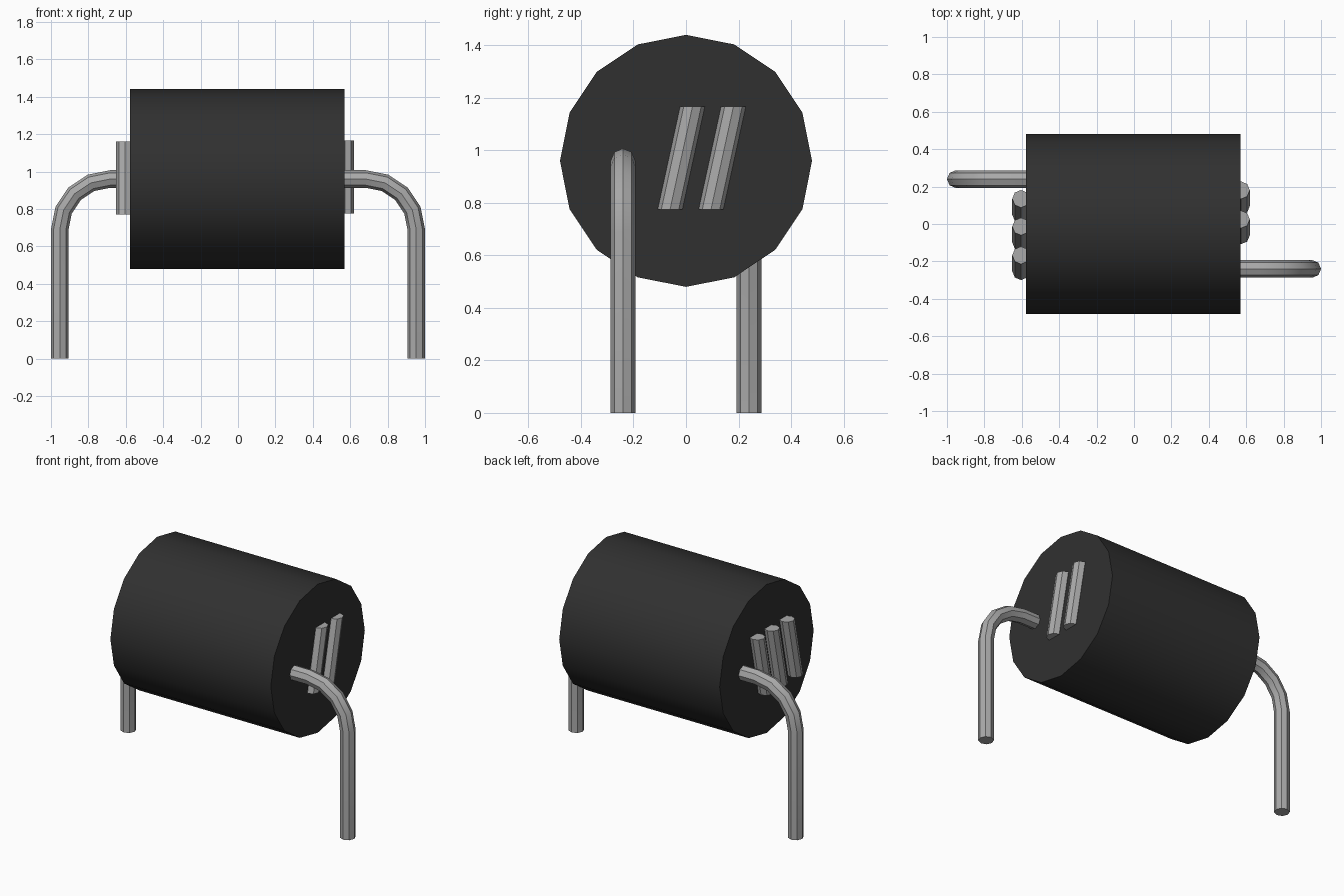
import bpy, bmesh, math
from mathutils import Matrix, Vector

cube = bpy.data.objects.get("Cube")
if cube:
    bpy.data.objects.remove(cube, do_unlink=True)


def material(name, value):
    mat = bpy.data.materials.new(name)
    mat.use_nodes = True
    col = (value, value, value, 1)
    mat.diffuse_color = col
    mat.node_tree.nodes["Principled BSDF"].inputs["Base Color"].default_value = col
    return mat


black = material("black plastic", 0.03)
metal = material("grey metal", 0.40)


def finish(bm, name, mat):
    bmesh.ops.recalc_face_normals(bm, faces=bm.faces)
    mesh = bpy.data.meshes.new(name)
    bm.to_mesh(mesh)
    bm.free()
    mesh.materials.append(mat)
    obj = bpy.data.objects.new(name, mesh)
    bpy.context.collection.objects.link(obj)
    bpy.ops.object.select_all(action='DESELECT')
    obj.select_set(True)
    bpy.context.view_layer.objects.active = obj
    bpy.ops.object.shade_smooth_by_angle(angle=math.radians(30))
    return obj


def cylinder(name, mat, sides, radius, length, matrix):
    bm = bmesh.new()
    bmesh.ops.create_cone(bm, cap_ends=True, segments=sides, radius1=radius,
                          radius2=radius, depth=length, matrix=matrix)
    return finish(bm, name, mat)


# Body: sixteen-sided drum lying along x
cylinder("body", black, 16, 0.48, 1.147,
         Matrix.Translation((-0.003, 0, 0.96)) @ Matrix.Rotation(math.pi / 2, 4, 'Y'))


# Bent wire leg: octagon swept along a quarter bend, then straight down
def wire_leg(name, side):
    wire, bend, cx, cz = 0.047, 0.27, 0.683, 0.69
    stations = [(0.55, cz + bend, 90)]
    for a in (90, 67.5, 45, 22.5, 0):
        t = math.radians(a)
        stations.append((cx + bend * math.cos(t), cz + bend * math.sin(t), a))
    stations.append((cx + bend, 0, 0))
    bm = bmesh.new()
    rings = []
    for x, z, a in stations:
        t = math.radians(a)
        out = Vector((math.cos(t), 0, math.sin(t)))
        ring = []
        for i in range(8):
            u = math.tau * i / 8
            p = (Vector((x, -0.24, z)) + out * wire * math.cos(u)
                 + Vector((0, wire * math.sin(u), 0)))
            ring.append(bm.verts.new((p.x * side, p.y * side, p.z)))
        rings.append(ring)
    for a, b in zip(rings, rings[1:]):
        for i in range(8):
            j = (i + 1) % 8
            bm.faces.new((a[i], a[j], b[j], b[i]))
    bm.faces.new(rings[0])
    bm.faces.new(rings[-1])
    finish(bm, name, metal)


wire_leg("left_leg", 1)
wire_leg("right_leg", -1)

# Slanted bars on the end faces: upright octagons sheared along y
shear = Matrix.Identity(4)
shear[1][2] = 0.085 / 0.39


def bars(name, x, z, centres):
    for n, y in enumerate(centres, 1):
        cylinder(f"{name}_{n}", metal, 8, 0.047, 0.392,
                 Matrix.Translation((x, y, z)) @ shear)


bars("left_end_bar", 0.572, 0.971, (-0.018, 0.138))
bars("right_end_bar", -0.604, 0.965, (0.092, -0.056, -0.21))
